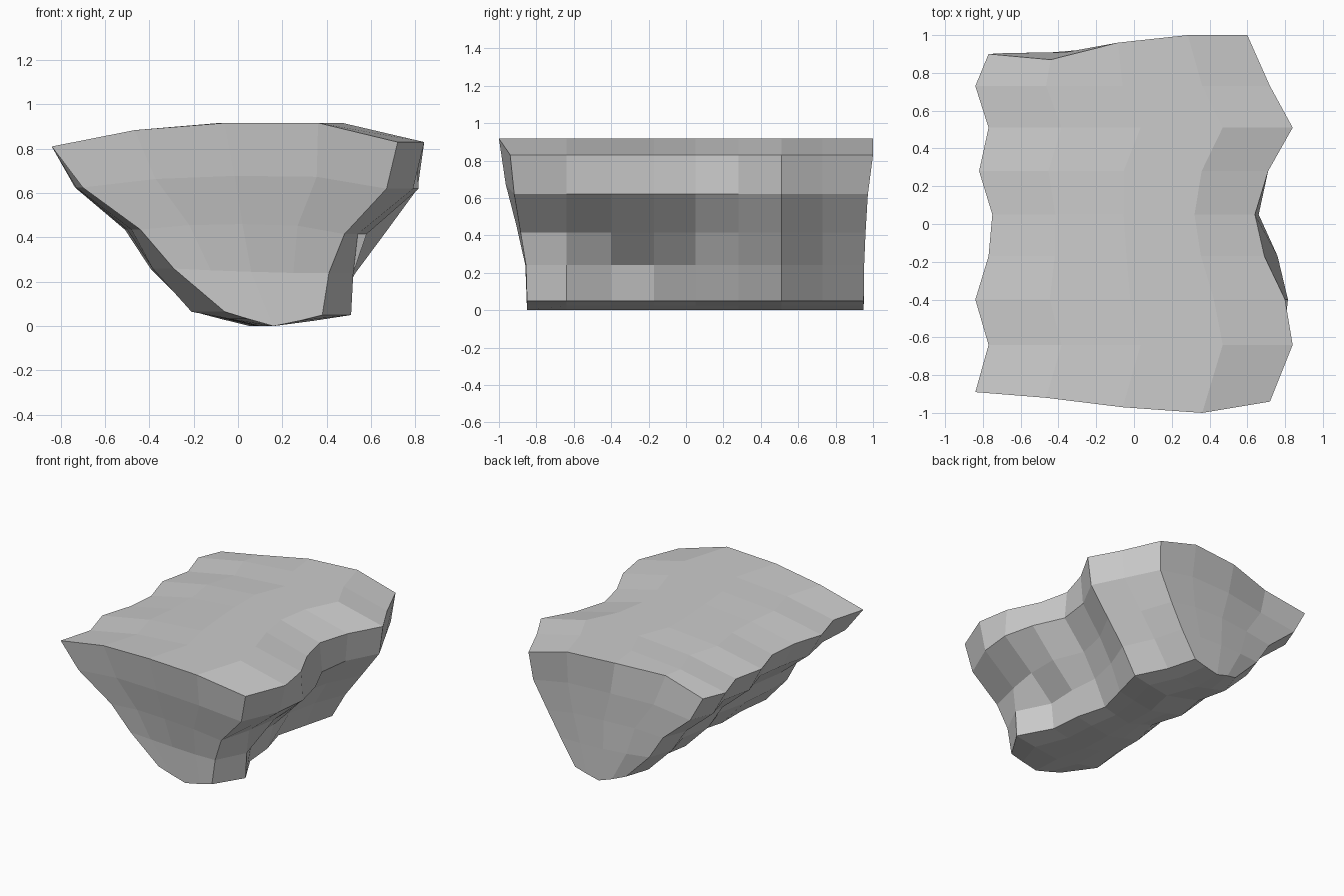
import bpy, bmesh

if "Cube" in bpy.data.objects:
    bpy.data.objects.remove(bpy.data.objects["Cube"])

# Cliff chunk as a faceted grid: 5 columns (x), 9 stations (y), 5 levels (z)
NI, NJ, NK = 4, 8, 4
stations = [0, -.64, -.40, -.17, .05, .28, .51, .73, 0]

# Right-hand outline x, one row per level from the foot up
right = [
    [.38, .51, .38, .36, .30, .36, .42, .31, .25],
    [.41, .52, .40, .41, .39, .44, .53, .43, .37],
    [.48, .54, .58, .58, .49, .54, .66, .55, .47],
    [.67, .79, .815, .76, .66, .69, .81, .70, .58],
    [.72, .84, .80, .69, .64, .71, .84, .72, .60],
]
# Left-hand outline: foot and rim wobble blended over a sloping profile
left_base = [-.14, -.34, -.46, -.69, -.80]
rim_wave = [-.04, .03, -.04, .03, .05, -.02, .03, -.04, .03]
foot_wave = [.08, -.07, -.04, -.04, .02, -.05, -.01, -.06, 0]

# Column spacing, crown and foot shapes, and end-face rims
column = [0, .24, .5, .77, 1]
crown = [0, .72, 1, .95, 0]
foot = [0, .5, 1, .5, 0]
bulge = [-.058, -.005, .035, .055, .096]
z_left = [.065, .26, .435, .625, .81]
z_right = [.05, .24, .415, .62, .83]
front_rim = [-.89, -.92, -.97, -1.0, -.94]
back_rim = [.90, .87, .96, 1.0, 1.0]
back_foot = [.91, .94, .95, .95, .95]
front_slope = [0, .06, .38, .76, 1]
back_slope = [0, .05, .2, .45, 1]


def mix(a, b, t):
    return a + (b - a) * t


def point(i, j, k):
    left = left_base[k] + mix(foot_wave[j], rim_wave[j], k / NK)
    x = mix(left, right[k][j], column[i])
    z = mix(z_left[k], z_right[k], column[i])
    z += bulge[k] * (crown[i] if k else foot[i])
    y = stations[j]
    if j == 0:
        y = mix(-.85, front_rim[i], front_slope[k])
    elif j == NJ:
        y = mix(back_foot[i], back_rim[i], back_slope[k])
    return x, y, max(z, 0)


bm = bmesh.new()
cache = {}


def vert(*key):
    if key not in cache:
        cache[key] = bm.verts.new(point(*key))
    return cache[key]


def skin(na, nb, place):
    for a in range(na):
        for b in range(nb):
            bm.faces.new([vert(*place(*c)) for c in
                          ((a, b), (a + 1, b), (a + 1, b + 1), (a, b + 1))])


# Opposite pairs of sides: foot/top, left/right, front/back
for end in (0, 1):
    skin(NI, NJ, lambda a, b: (a, b, end * NK))
    skin(NJ, NK, lambda a, b: (end * NI, a, b))
    skin(NI, NK, lambda a, b: (a, end * NJ, b))
bmesh.ops.recalc_face_normals(bm, faces=bm.faces)

mesh = bpy.data.meshes.new("cliff_rock")
bm.to_mesh(mesh)
bm.free()
bpy.context.collection.objects.link(bpy.data.objects.new("cliff_rock", mesh))
